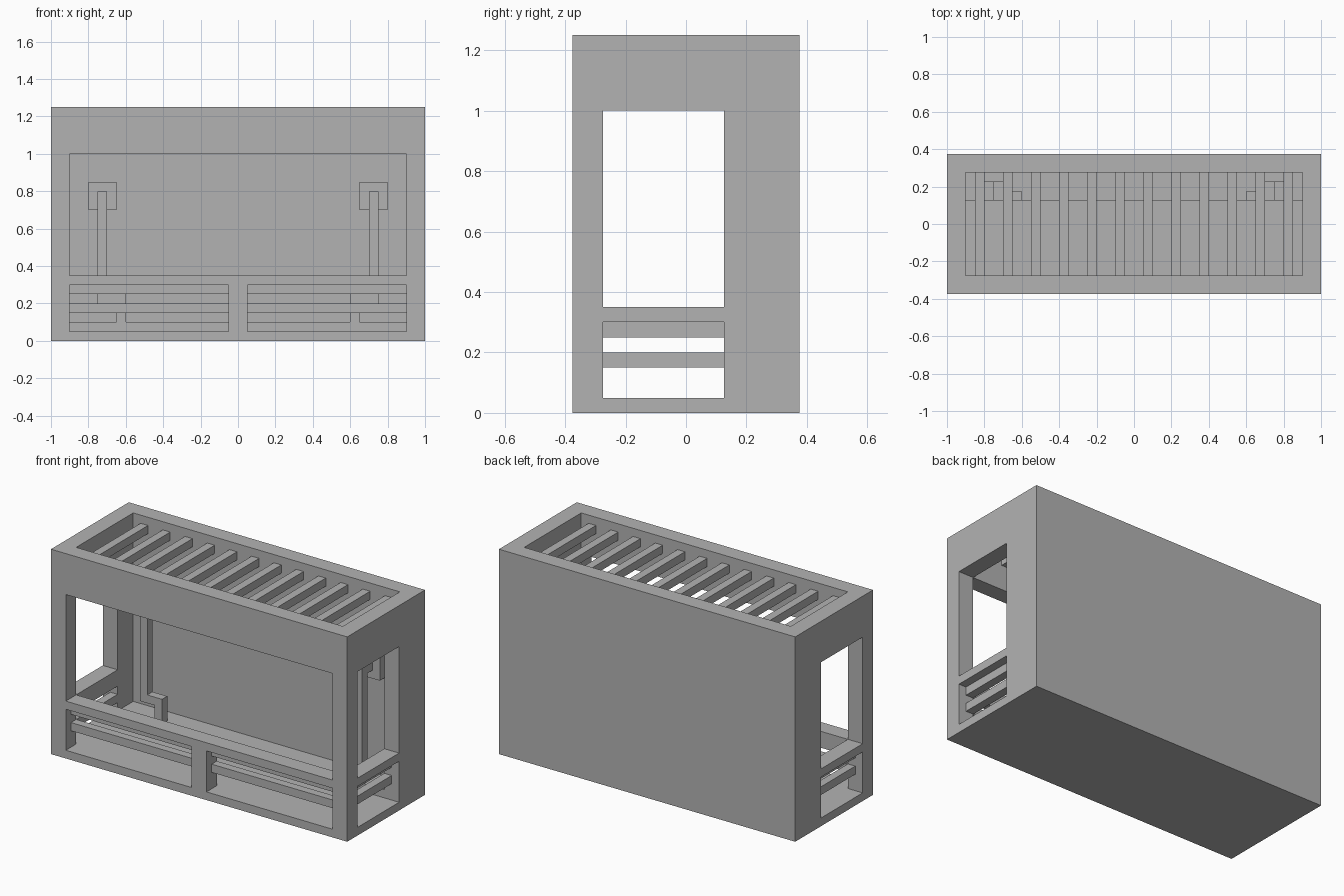
import bpy
import bmesh
from mathutils import Vector

default = bpy.data.objects.get("Cube")
if default:
    bpy.data.objects.remove(default, do_unlink=True)

grey = bpy.data.materials.new("plain grey")
grey.use_nodes = True
COLOUR = (0.45, 0.45, 0.45, 1)
grey.diffuse_color = COLOUR
grey.node_tree.nodes["Principled BSDF"].inputs["Base Color"].default_value = COLOUR


def boxes(name, *spans):
    """One object made of boxes, each given as (x0, x1), (y0, y1), (z0, z1)."""
    bm = bmesh.new()
    for span in spans:
        low = Vector([min(s) for s in span])
        high = Vector([max(s) for s in span])
        verts = bmesh.ops.create_cube(bm, size=1)["verts"]
        bmesh.ops.scale(bm, vec=high - low, verts=verts)
        bmesh.ops.translate(bm, vec=(low + high) / 2, verts=verts)
    mesh = bpy.data.meshes.new(name)
    bm.to_mesh(mesh)
    bm.free()
    mesh.materials.append(grey)
    obj = bpy.data.objects.new(name, mesh)
    bpy.context.collection.objects.link(obj)
    return obj


def cut(target, *span):
    """Cut a box out of the target and discard the cutter."""
    cutter = boxes("cutter", span)
    cutter.hide_render = True
    mod = target.modifiers.new("cut", "BOOLEAN")
    mod.operation = "DIFFERENCE"
    mod.solver = "EXACT"
    mod.object = cutter
    graph = bpy.context.evaluated_depsgraph_get()
    result = bpy.data.meshes.new_from_object(target.evaluated_get(graph))
    target.modifiers.clear()
    target.data = result
    bpy.data.objects.remove(cutter, do_unlink=True)


# Overall sizes
IN_X, IN_Y = 0.9, 0.275
BACK = 0.125           # rear edge of the side openings
LOWER, UPPER = (0.05, 0.3), (0.35, 1.0)

# Housing: hollow box open at the top, with windows in front and sides
housing = boxes("housing", ((-1, 1), (-0.375, 0.375), (0, 1.25)))
cut(housing, (-IN_X, IN_X), (-IN_Y, IN_Y), (0.05, 1.4))
cut(housing, (-IN_X, IN_X), (-0.5, -0.2), UPPER)
for side in (-1, 1):
    cut(housing, (side * 0.05, side * IN_X), (-0.5, -0.2), LOWER)
    for height in (LOWER, UPPER):
        cut(housing, (side * 0.8, side * 1.2), (-IN_Y, BACK), height)

# Roof slats
for i in range(12):
    x = -0.85 + i * 0.15
    boxes("roof_slat", ((x, x + 0.05), (-IN_Y, IN_Y), (1.15, 1.2)))

# Low ledge along the back wall
boxes("back_ledge", ((-IN_X, IN_X), (BACK, IN_Y), (0.05, 0.1)))

for side, label in ((-1, "right"), (1, "left")):
    # Rails set back in the lower openings
    for z in (0.15, 0.25):
        height = (z, z + 0.05)
        boxes(label + "_front_rail",
              ((side * 0.05, side * IN_X), (-0.325, -IN_Y), height))
        boxes(label + "_side_rail",
              ((side * 0.9, side * 0.95), (-IN_Y, BACK), height))

    # Wall plate and square pipe that runs down to the ledge
    boxes(label + "_wall_plate",
          ((side * 0.65, side * 0.8), (0.225, IN_Y), (0.7, 0.85)))
    front = (BACK, 0.175)
    boxes(label + "_pipe",
          ((side * 0.7, side * 0.75), (0.175, 0.225), (0.75, 0.8)),
          ((side * 0.7, side * 0.75), front, (0.2, 0.8)),
          ((side * 0.6, side * 0.7), front, (0.2, 0.25)),
          ((side * 0.6, side * 0.65), front, (0.1, 0.2)))
